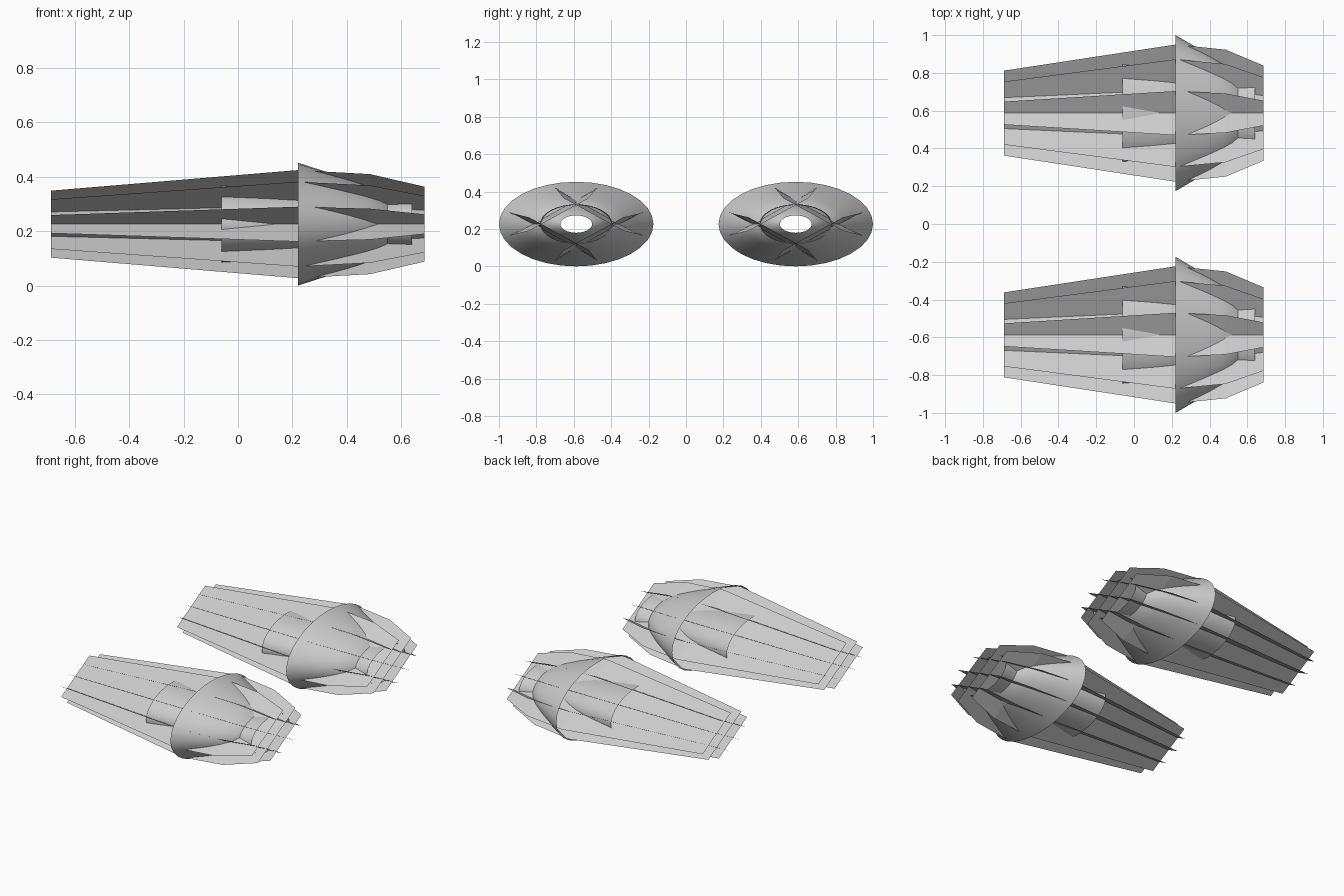
import bpy, bmesh, math

if "Cube" in bpy.data.objects:
    bpy.data.objects.remove(bpy.data.objects["Cube"])

CY, CZ = 0.587, 0.226      # centre of each plume
SQUASH = 0.547             # height / width of the cross-section
SEGS = 32

# stations along x: (x, offset of outer sheets, outer tip reach, middle tip reach)
STATIONS = [(-0.687, 0.082, 0.225, 0.167),
            (0.22, 0.123, 0.363, 0.285),
            (0.485, 0.116, 0.336, 0.260),
            (0.685, 0.093, 0.252, 0.190)]


def finish(bm, name, smooth=False):
    me = bpy.data.meshes.new(name)
    bm.to_mesh(me)
    bm.free()
    ob = bpy.data.objects.new(name, me)
    bpy.context.collection.objects.link(ob)
    if smooth:
        bpy.context.view_layer.objects.active = ob
        ob.select_set(True)
        bpy.ops.object.shade_smooth_by_angle(angle=math.radians(30))
        ob.select_set(False)
    return ob


def shell(name, profile, cy):
    """Open elliptical tube about the x axis from (x, radius) points."""
    bm = bmesh.new()
    rings = []
    for x, r in profile:
        rings.append([bm.verts.new((x, cy + r * math.cos(2 * math.pi * i / SEGS),
                                    CZ + SQUASH * r * math.sin(2 * math.pi * i / SEGS)))
                      for i in range(SEGS)])
    for a, b in zip(rings, rings[1:]):
        for i in range(SEGS):
            j = (i + 1) % SEGS
            bm.faces.new((a[i], a[j], b[j], b[i]))
    bmesh.ops.recalc_face_normals(bm, faces=bm.faces)
    return finish(bm, name, True)


def sheet(name, cy, slope, side):
    """One long diagonal flame sheet; side -1/0/1 is its place in the row of three."""
    bm = bmesh.new()
    pairs = []
    for x, d, tip, mid in STATIONS:
        reach = mid if side == 0 else tip - d
        pair = []
        for s in (-1, 1):
            y = -slope * side * d + s * reach
            z = side * d + slope * s * reach
            pair.append(bm.verts.new((x, cy + y, CZ + SQUASH * z)))
        pairs.append(pair)
    for a, b in zip(pairs, pairs[1:]):
        bm.faces.new((a[0], b[0], b[1], a[1]))
    return finish(bm, name)


for label, cy in (("left", -CY), ("right", CY)):
    # crossing 3 x 3 grid of flame sheets
    for slope in (-1, 1):
        for side in (-1, 0, 1):
            sheet(f"{label}_flame_sheet", cy, slope, side)
    # flared outer cone with short collar
    shell(f"{label}_outer_cone",
          [(0.22, 0.413), (0.37, 0.325), (0.47, 0.262), (0.52, 0.222),
           (0.55, 0.186), (0.64, 0.193)], cy)
    # inner core tube
    shell(f"{label}_inner_core",
          [(-0.06, 0.26), (0.11, 0.242), (0.22, 0.226), (0.36, 0.18),
           (0.46, 0.13), (0.50, 0.085)], cy)
